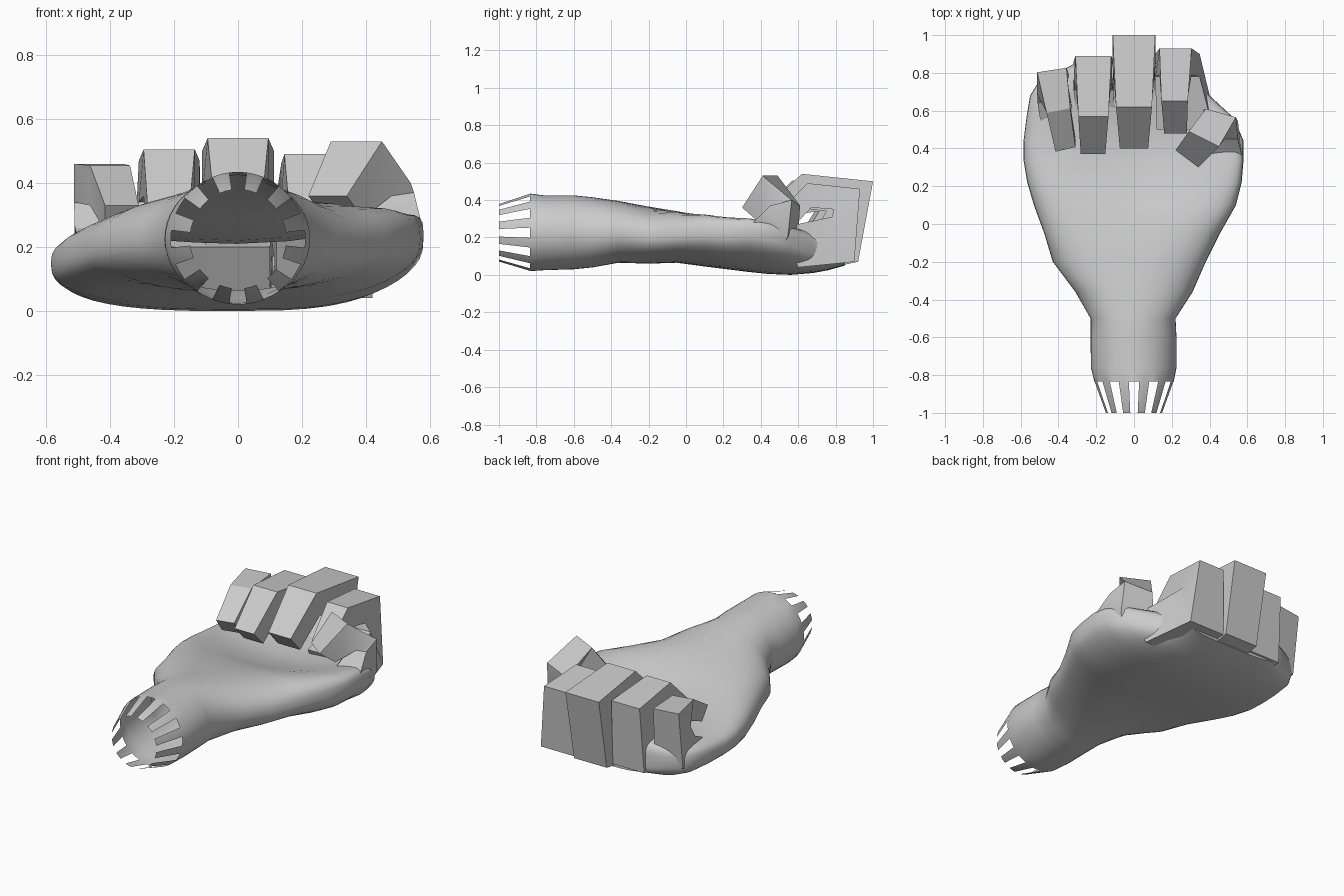
import bpy, bmesh
from math import cos, sin, pi, copysign

N = 48


def make(name, rings, cap_start, cap_end, angle, skip_first=False):
    """Skin consecutive vertex rings into one object."""
    bm = bmesh.new()
    rows = [[bm.verts.new(p) for p in r] for r in rings]
    n = len(rows[0])
    for k, (a, b) in enumerate(zip(rows, rows[1:])):
        for i in range(n):
            # the first strip only keeps every other pair of quads: torn teeth
            if skip_first and k == 0 and i % 4 in (3, 0):
                continue
            j = (i + 1) % n
            bm.faces.new((a[i], a[j], b[j], b[i]))
    if cap_start:
        bm.faces.new(rows[0])
    if cap_end:
        bm.faces.new(rows[-1])
    loose = [v for v in bm.verts if not v.link_faces]
    bmesh.ops.delete(bm, geom=loose, context='VERTS')
    bmesh.ops.recalc_face_normals(bm, faces=bm.faces)
    me = bpy.data.meshes.new(name)
    bm.to_mesh(me)
    bm.free()
    ob = bpy.data.objects.new(name, me)
    bpy.context.collection.objects.link(ob)
    bpy.ops.object.select_all(action='DESELECT')
    ob.select_set(True)
    bpy.context.view_layer.objects.active = ob
    bpy.ops.object.shade_smooth_by_angle(angle=angle)
    return ob


def section(y, xl, xr, zb, zt, zm, dip, p, lift):
    """Rounded cross-section; dip hollows the palm, lift raises the thumb side."""
    c, hw = (xl + xr) / 2, (xr - xl) / 2
    pts = []
    for i in range(N):
        t = 2 * pi * i / N
        q = p - 1.5 * lift if cos(t) > 0 else p
        u = copysign(abs(cos(t)) ** q, cos(t))
        s = abs(sin(t)) ** q
        z = zm + (zt - zm) * s if sin(t) >= 0 else zm - (zm - zb) * s
        if sin(t) > 0:
            z -= dip * (1 - u * u) ** 2
        z += lift * max(u, 0) ** 3
        pts.append((c + hw * u, y, z))
    return pts


# Forearm and palm: y, left, right, bottom, top, edge height, dip, squareness, lift
profile = [
    (-1.00, -.15, .15, .07, .38, .225, 0, 1, 0),
    (-.835, -.21, .21, .02, .435, .225, 0, 1, 0),
    (-.76, -.228, .225, .025, .425, .225, 0, 1, 0),
    (-.60, -.23, .225, .03, .425, .225, 0, 1, 0),
    (-.50, -.23, .22, .04, .415, .22, 0, .95, 0),
    (-.36, -.31, .31, .065, .395, .22, 0, .95, 0),
    (-.20, -.43, .38, .06, .375, .20, .01, .9, 0),
    (-.05, -.475, .455, .065, .365, .18, .025, .85, .03),
    (.10, -.53, .54, .045, .34, .165, .05, .8, .06),
    (.22, -.565, .57, .03, .31, .155, .065, .75, .07),
    (.34, -.585, .58, .015, .28, .15, .06, .75, .09),
    (.44, -.585, .58, .005, .26, .15, .05, .75, .08),
    (.56, -.57, .53, .0, .25, .15, .03, .7, .05),
    (.68, -.55, .40, .01, .25, .15, .01, .65, 0),
    (.76, -.50, .34, .025, .25, .14, .0, .6, 0),
    (.85, -.31, .33, .05, .25, .13, .0, .5, 0),
]
make("forearm_and_palm", [section(*s) for s in profile], False, True, 0.9, True)


def finger(name, joints, skew=0):
    """joints: centre x, width, outer (y, z), inner (y, z)."""
    rings = []
    for x, w, (yo, zo), (yi, zi) in joints:
        h = w / 2
        rings.append([(x - h, yo - skew, zo), (x + h, yo + skew, zo),
                      (x + h, yi + skew, zi), (x - h, yi - skew, zi)])
    make(name, rings, True, True, 0.5)


# Curled fingers, blocky
finger("middle_finger", [
    (0, .20, (.66, .015), (.55, .20)), (0, .22, (.92, .07), (.76, .27)),
    (0, .225, (1.0, .50), (.83, .36)), (0, .19, (.62, .54), (.65, .39)),
    (0, .15, (.40, .34), (.49, .24))])
finger("ring_finger", [
    (-.20, .20, (.66, .02), (.55, .20)), (-.215, .21, (.86, .07), (.71, .27)),
    (-.215, .19, (.89, .47), (.75, .34)), (-.215, .16, (.57, .505), (.60, .36)),
    (-.217, .13, (.37, .32), (.46, .23))])
finger("index_finger", [
    (.27, .30, (.60, .04), (.50, .25)), (.23, .235, (.90, .07), (.78, .31)),
    (.22, .17, (.93, .46), (.79, .35)), (.215, .14, (.65, .49), (.67, .36)),
    (.22, .12, (.48, .32), (.56, .24))])
finger("little_finger", [
    (-.40, .18, (.62, .07), (.52, .20)), (-.425, .17, (.77, .11), (.65, .26)),
    (-.435, .155, (.815, .46), (.70, .34)), (-.40, .125, (.60, .455), (.62, .33)),
    (-.363, .105, (.395, .33), (.45, .25))], skew=.012)

# Thumb folded across the palm: outer edge pair, then inner edge pair
thumb_rings = [
    [(.36, .54, .09), (.50, .50, .10), (.53, .24, .20), (.38, .22, .20)],
    [(.36, .60, .22), (.55, .545, .21), (.572, .36, .28), (.40, .34, .25)],
    [(.38, .61, .37), (.54, .565, .40), (.55, .45, .37), (.42, .44, .33)],
    [(.29, .49, .53), (.45, .41, .53), (.48, .45, .36), (.38, .52, .36)],
    [(.22, .39, .36), (.34, .30, .36), (.39, .38, .29), (.27, .45, .29)],
]
make("thumb", thumb_rings, True, True, 0.6)
